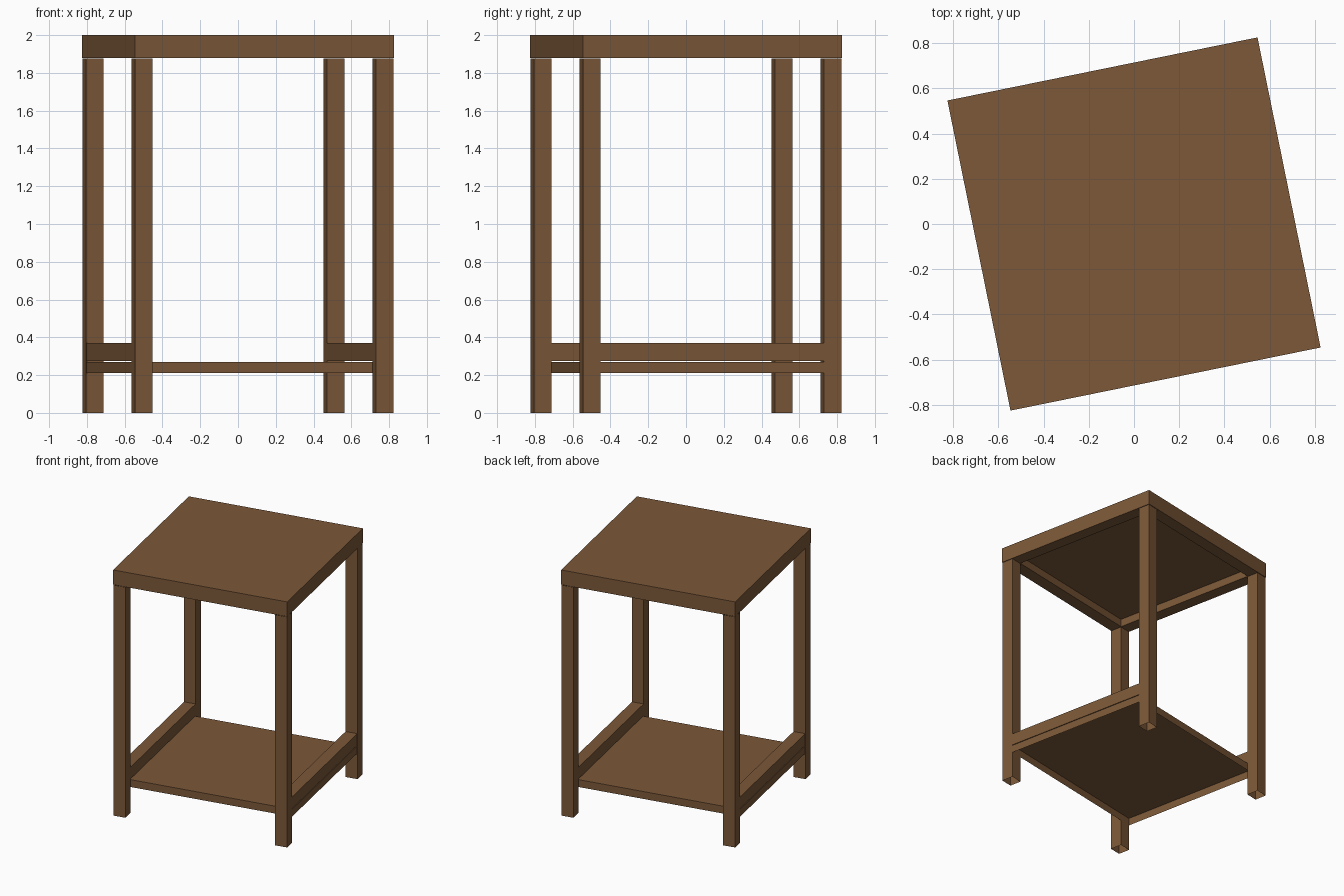
import bpy, bmesh, math
from mathutils import Matrix

if "Cube" in bpy.data.objects:
    bpy.data.objects.remove(bpy.data.objects["Cube"])

wood = bpy.data.materials.new("brown wood")
wood.diffuse_color = (0.20, 0.098, 0.04, 1)
wood.use_nodes = True
wood.node_tree.nodes["Principled BSDF"].inputs["Base Color"].default_value = wood.diffuse_color
TURN = Matrix.Rotation(math.radians(11.5), 4, 'Z')  # whole table is turned on the floor


def box(name, x, y, z, open_bottom=False, open_top=False):
    """Box between coordinate pairs, optionally without its caps."""
    bm = bmesh.new()
    bmesh.ops.create_cube(bm, size=1)
    for v in bm.verts:
        for i, (a, b) in enumerate((x, y, z)):
            v.co[i] = b if v.co[i] > 0 else a
    bm.normal_update()
    caps = [f for f in bm.faces if (open_bottom and f.normal.z < -0.5)
            or (open_top and f.normal.z > 0.5)]
    if caps:
        bmesh.ops.delete(bm, geom=caps, context='FACES_ONLY')
    bm.transform(TURN)
    me = bpy.data.meshes.new(name)
    bm.to_mesh(me)
    bm.free()
    me.materials.append(wood)
    ob = bpy.data.objects.new(name, me)
    bpy.context.collection.objects.link(ob)
    return ob


def span(side, inner, outer):
    return tuple(sorted((side * inner, side * outer)))


H, LEG = 0.70, 0.603  # half width, inner edge of legs

# table top
box("table_top", (-H, H), (-H, H), (1.942, 2.0))

for s, fb, lr in ((-1, "front", "left"), (1, "back", "right")):
    # frame rails under the top
    box(fb + "_top_rail", (-H, H), span(s, LEG, H), (1.88, 1.942))
    box(lr + "_top_rail", span(s, LEG, H), (-LEG, LEG), (1.88, 1.942))
    # low side bars above the shelf
    box(lr + "_side_bar", span(s, LEG, 0.697), (-LEG, LEG), (0.275, 0.37))

# hollow legs, open at the ends
for sx, lr in ((-1, "left"), (1, "right")):
    for sy, fb in ((-1, "front"), (1, "back")):
        box(f"{fb}_{lr}_leg", span(sx, LEG, 0.698), span(sy, LEG, 0.698),
            (0, 1.877), open_bottom=True, open_top=True)

# lower shelf, open underneath
box("lower_shelf", (-0.697, 0.697), (-LEG, LEG), (0.21, 0.27), open_bottom=True)
